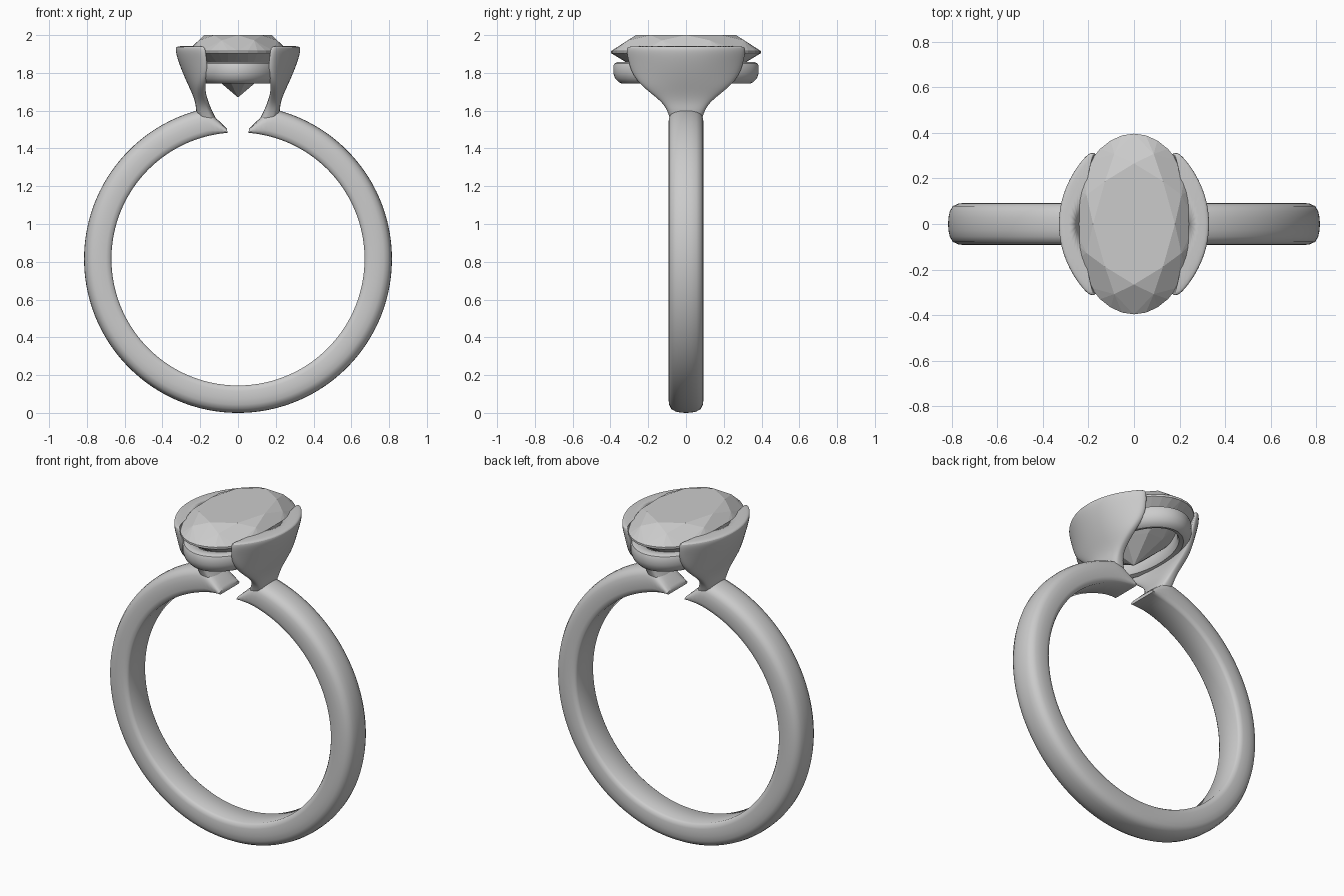
import bpy, bmesh
from math import sin, cos, pi, radians, copysign

cube = bpy.data.objects.get("Cube")
if cube:
    bpy.data.objects.remove(cube, do_unlink=True)


def material(name, colour):
    m = bpy.data.materials.new(name)
    m.use_nodes = True
    m.diffuse_color = colour
    m.node_tree.nodes["Principled BSDF"].inputs["Base Color"].default_value = colour
    return m


GREY = material("pale grey", (0.6, 0.6, 0.6, 1))


def finish(name, bm, smooth=True):
    bmesh.ops.recalc_face_normals(bm, faces=bm.faces)
    mesh = bpy.data.meshes.new(name)
    bm.to_mesh(mesh)
    bm.free()
    mesh.materials.append(GREY)
    obj = bpy.data.objects.new(name, mesh)
    bpy.context.collection.objects.link(obj)
    bpy.ops.object.select_all(action="DESELECT")
    obj.select_set(True)
    bpy.context.view_layer.objects.active = obj
    if smooth:
        bpy.ops.object.shade_smooth_by_angle(angle=radians(40))
    return obj


def loft(name, sections, closed=False):
    """Skin a list of equal closed sections, capped or joined end to end."""
    bm = bmesh.new()
    rows = [[bm.verts.new(p) for p in s] for s in sections]
    pairs = list(zip(rows, rows[1:]))
    if closed:
        pairs.append((rows[-1], rows[0]))
    else:
        bm.faces.new(rows[0])
        bm.faces.new(rows[-1])
    for a, b in pairs:
        for i in range(len(a)):
            j = (i + 1) % len(a)
            bm.faces.new((a[i], a[j], b[j], b[i]))
    return finish(name, bm)


def power(v, e):
    return copysign(abs(v) ** e, v)


# Band: domed outside, flat inside, tapering to a thin lip at the open top
RADIUS, INNER, OUTER = 0.815, 0.67, 0.815
half = [(0.075, 0), (0.087, 0.06), (0.093, 0.2), (0.093, 0.5), (0.089, 0.7),
        (0.078, 0.86), (0.055, 0.95), (0.028, 0.99)]
profile = half + [(0, 1)] + [(-y, h) for y, h in reversed(half)]
steps = [4.8, 5.5, 6.5, 8, 10, 12, 14] + [16 + 2 * i for i in range(83)]
steps += [360 - s for s in reversed(steps[:-1])]
sections = []
for deg in steps:
    gap = min(deg, 360 - deg)
    grow = min(1, (gap - 4.8) / 8)
    top = 0.69 + (OUTER - 0.69) * grow
    a = radians(deg)
    sections.append([((INNER + (top - INNER) * h) * sin(a), y,
                      RADIUS + (INNER + (top - INNER) * h) * cos(a)) for y, h in profile])
loft("band", sections)

# Setting arms: crescents that flare upward (height, inside x, outside x, half width, bend)
levels = [(1.50, .09, .17, .07, 0), (1.57, .122, .222, .088, 0),
          (1.63, .152, .222, .112, 0), (1.68, .166, .238, .17, .01),
          (1.73, .188, .262, .235, .035), (1.79, .215, .29, .285, .08),
          (1.86, .245, .318, .306, .11), (1.91, .262, .332, .315, .118),
          (1.935, .266, .332, .314, .118), (1.943, .28, .32, .30, .11)]
sections = []
for z, x0, x1, w, bend in levels:
    ring = []
    for i in range(32):
        t = 2 * pi * i / 32
        u = power(cos(t), 0.85)
        x = (x0 + x1) / 2 + (x1 - x0) / 2 * power(sin(t), 0.6) - bend * u * u
        ring.append((x, w * u, z))
    sections.append(ring)
arms = loft("setting_arms", sections)
arms.modifiers.new("mirror", "MIRROR").use_clip = False
arms.modifiers.new("rounding", "SUBSURF").levels = 2
arms.modifiers["rounding"].render_levels = 2

# Gallery: oval rail beneath the stone (inset, height)
rail = [(0.006, 1.85), (0.0, 1.835), (0.0, 1.80), (0.01, 1.77), (0.03, 1.75), (0.045, 1.743),
        (0.07, 1.75), (0.08, 1.77), (0.08, 1.83), (0.07, 1.85), (0.06, 1.857), (0.02, 1.857)]
loft("gallery_rail", [[((0.25 - d) * cos(2 * pi * k / 96), (0.385 - d) * sin(2 * pi * k / 96), z)
                       for d, z in rail] for k in range(96)], closed=True)

# Stone: oval brilliant cut (scale, height, corners, turn)
bm = bmesh.new()
for s, z, n, turn in [(0.67, 2.0, 8, 0), (0.84, 1.972, 8, pi / 8), (1, 1.916, 32, 0),
                      (1, 1.904, 32, 0), (0.5, 1.775, 8, pi / 8), (0, 1.67, 1, 0)]:
    for k in range(n):
        a = 2 * pi * k / n + turn
        bm.verts.new((0.268 * s * cos(a), 0.396 * s * sin(a), z))
bmesh.ops.convex_hull(bm, input=bm.verts)
bmesh.ops.dissolve_limit(bm, angle_limit=radians(1), verts=bm.verts, edges=bm.edges)
finish("oval_stone", bm, smooth=False)
